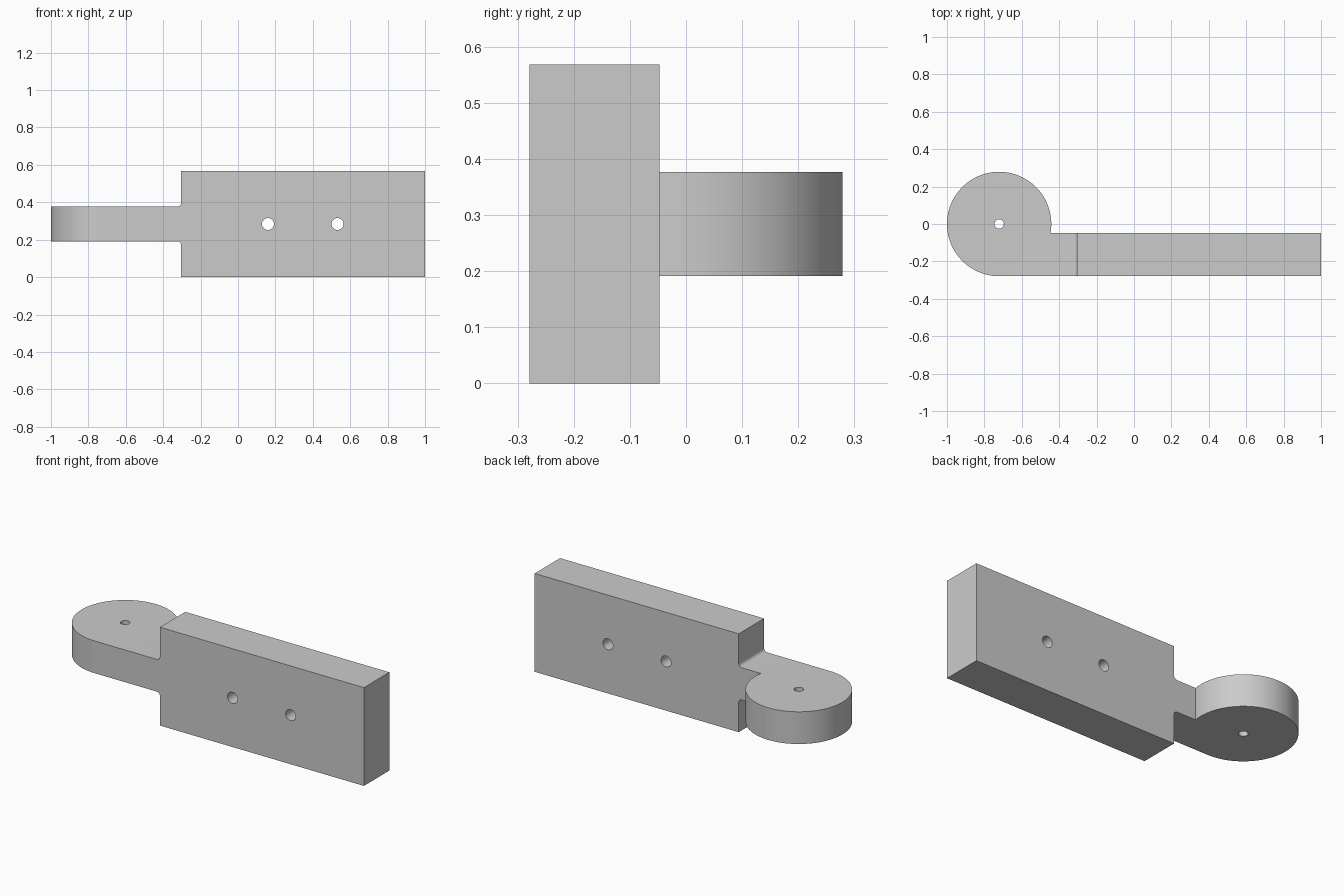
import bpy, bmesh, math
from mathutils import Matrix, Vector

cube = bpy.data.objects.get("Cube")
if cube:
    bpy.data.objects.remove(cube, do_unlink=True)

# Main dimensions
FRONT, BACK = -0.279, -0.047
HEIGHT = 0.568
ARM_LOW, ARM_HIGH = 0.191, 0.377
BLOCK_X, FILLET = -0.304, 0.02
JOIN_X = BLOCK_X - FILLET
EYE_X, EYE_R = -0.721, 0.279
MID = HEIGHT / 2

steel = bpy.data.materials.new("light grey")
steel.use_nodes = True
GREY = (0.6, 0.6, 0.6, 1)
steel.diffuse_color = GREY
steel.node_tree.nodes["Principled BSDF"].inputs["Base Color"].default_value = GREY


def arc(cx, cy, r, start, end, steps):
    return [(cx + r * math.cos(start + (end - start) * i / steps),
             cy + r * math.sin(start + (end - start) * i / steps)) for i in range(steps + 1)]


def extrude_profile(bm, points, direction):
    face = bm.faces.new([bm.verts.new(p) for p in points])
    result = bmesh.ops.extrude_face_region(bm, geom=[face])
    moved = [v for v in result["geom"] if isinstance(v, bmesh.types.BMVert)]
    bmesh.ops.translate(bm, verts=moved, vec=Vector(direction))


bm = bmesh.new()

# Mounting block with the filleted root of the arm, profile in x-z
lower = arc(JOIN_X, ARM_LOW - FILLET, FILLET, 0, math.pi / 2, 8)
upper = arc(JOIN_X, ARM_HIGH + FILLET, FILLET, -math.pi / 2, 0, 8)
block = [(1, HEIGHT), (1, 0), (BLOCK_X, 0)] + lower + upper + [(BLOCK_X, HEIGHT)]
extrude_profile(bm, [(x, FRONT, z) for x, z in block], (0, BACK - FRONT, 0))

# Round eye with its tangent arm, profile in x-y
start = math.asin(BACK / EYE_R)
eye = [(JOIN_X, FRONT), (JOIN_X, BACK)] + arc(EYE_X, 0, EYE_R, start, 1.5 * math.pi, 72)
extrude_profile(bm, [(x, y, ARM_LOW) for x, y in eye], (0, 0, ARM_HIGH - ARM_LOW))

# Weld the two parts at the root of the arm
inner = [f for f in bm.faces if all(abs(v.co.x - JOIN_X) < 1e-5 for v in f.verts)]
bmesh.ops.delete(bm, geom=inner, context='FACES')
bmesh.ops.remove_doubles(bm, verts=bm.verts[:], dist=1e-4)
bmesh.ops.recalc_face_normals(bm, faces=bm.faces[:])
mesh = bpy.data.meshes.new("hinge_bracket")
bm.to_mesh(mesh)
bm.free()
mesh.materials.append(steel)
bracket = bpy.data.objects.new("hinge_bracket", mesh)
bpy.context.collection.objects.link(bracket)


# Screw holes through the block and pin hole through the eye
bm = bmesh.new()
sideways = Matrix.Rotation(math.pi / 2, 4, 'X')
holes = [((x, (FRONT + BACK) / 2, MID), 0.032, sideways) for x in (0.16, 0.532)]
holes.append(((EYE_X, 0, MID), 0.025, Matrix.Identity(4)))
for place, radius, turn in holes:
    bmesh.ops.create_cone(bm, cap_ends=True, segments=32, radius1=radius, radius2=radius,
                          depth=0.5, matrix=Matrix.Translation(place) @ turn)
cut_mesh = bpy.data.meshes.new("hole_cutter")
bm.to_mesh(cut_mesh)
bm.free()
cut_mesh.materials.append(steel)
cutter = bpy.data.objects.new("hole_cutter", cut_mesh)
bpy.context.collection.objects.link(cutter)
cutter.hide_render = True

drill = bracket.modifiers.new("holes", 'BOOLEAN')
drill.operation = 'DIFFERENCE'
drill.solver = 'EXACT'
drill.object = cutter

bpy.ops.object.select_all(action='DESELECT')
bracket.select_set(True)
bpy.context.view_layer.objects.active = bracket
bpy.ops.object.modifier_apply(modifier=drill.name)
bpy.data.objects.remove(cutter, do_unlink=True)
bpy.ops.object.shade_smooth_by_angle(angle=math.radians(30))
